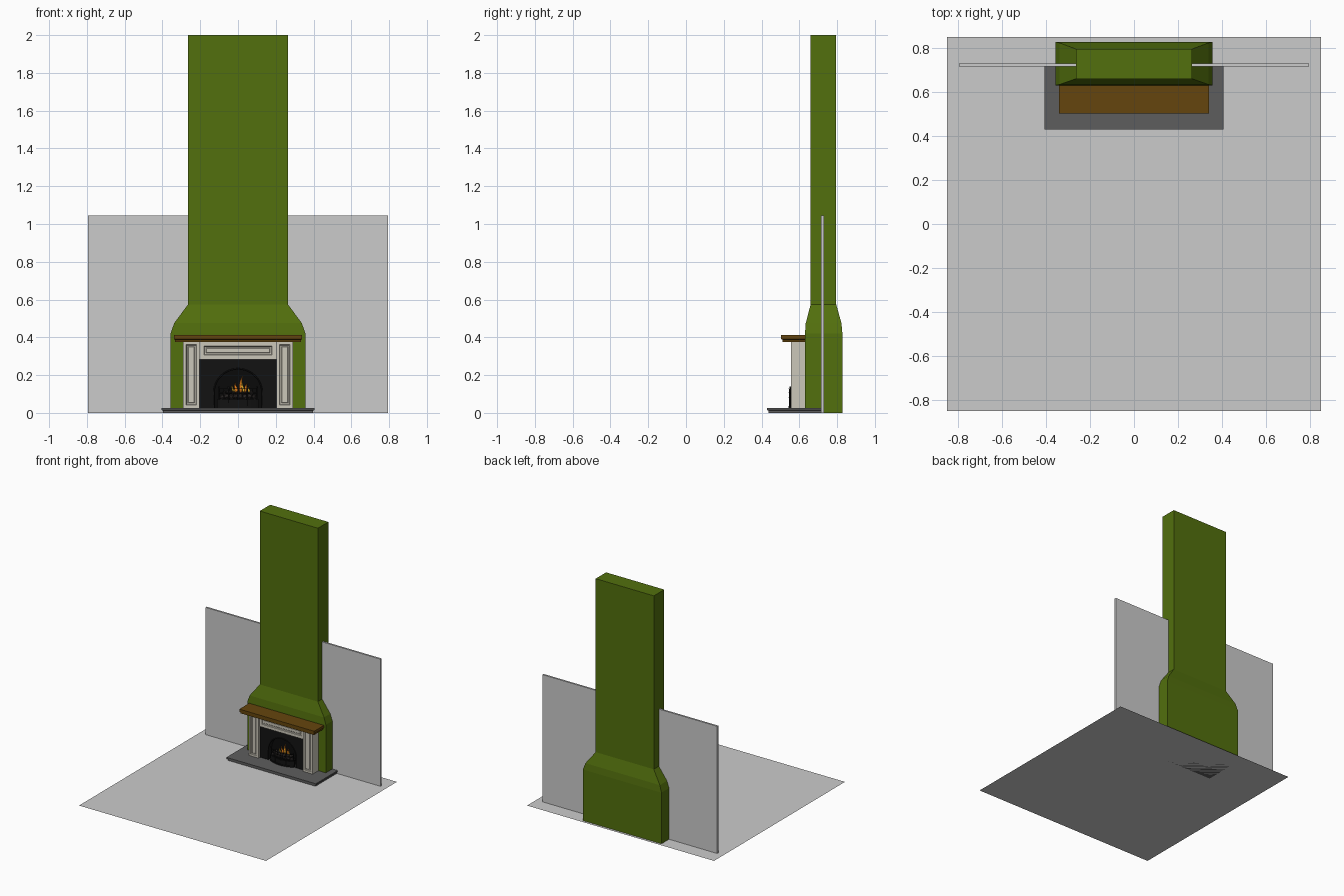
import bpy, bmesh, math, random
from mathutils import Vector, Matrix

if "Cube" in bpy.data.objects:
    bpy.data.objects.remove(bpy.data.objects["Cube"])
random.seed(4)


def material(name, r, g, b):
    m = bpy.data.materials.new(name)
    m.diffuse_color = (r, g, b, 1)
    m.use_nodes = True
    m.node_tree.nodes["Principled BSDF"].inputs["Base Color"].default_value = m.diffuse_color
    return m


GREEN = material("green_plaster", .085, .16, .004)
WOOD = material("brown_wood", .13, .06, .004)
SLATE = material("slate", .11, .11, .11)
CREAM = material("cream_stone", .60, .57, .49)
IRON = material("black_iron", .006, .006, .006)
SOOT = material("soot", .003, .003, .003)
COAL = material("coal", .05, .042, .04)
ORANGE = material("flame_orange", .75, .2, .01)
YELLOW = material("flame_yellow", .85, .5, .03)


def finish(name, bm, mat=None, smooth=False):
    bmesh.ops.recalc_face_normals(bm, faces=bm.faces)
    me = bpy.data.meshes.new(name)
    bm.to_mesh(me)
    bm.free()
    if mat:
        me.materials.append(mat)
    for p in me.polygons:
        p.use_smooth = smooth
    ob = bpy.data.objects.new(name, me)
    bpy.context.collection.objects.link(ob)
    return ob


def loft(name, sections, mat=None):
    """Rectangular sections (z, half width, y front, y back) joined upward."""
    bm = bmesh.new()
    rings = [[bm.verts.new(c) for c in ((-w, a, z), (w, a, z), (w, b, z), (-w, b, z))]
             for z, w, a, b in sections]
    for lo, hi in zip(rings, rings[1:]):
        for i in range(4):
            j = (i + 1) % 4
            bm.faces.new((lo[i], lo[j], hi[j], hi[i]))
    bm.faces.new(rings[0])
    bm.faces.new(rings[-1])
    return finish(name, bm, mat)


def prism(name, pts, y0, y1, mat):
    """Front outline (x, z) extruded along y."""
    bm = bmesh.new()
    f = bm.faces.new([bm.verts.new((x, y0, z)) for x, z in pts])
    ext = bmesh.ops.extrude_face_region(bm, geom=[f])["geom"]
    bmesh.ops.translate(bm, vec=(0, y1 - y0, 0),
                        verts=[v for v in ext if isinstance(v, bmesh.types.BMVert)])
    return finish(name, bm, mat)


def panelled(name, x0, x1, y0, y1, z0, z1, margin):
    """Stone block whose front has a sunk moulding and a raised field."""
    bm = bmesh.new()
    bmesh.ops.create_cube(bm, size=1)
    bmesh.ops.scale(bm, vec=(x1 - x0, y1 - y0, z1 - z0), verts=bm.verts)
    bmesh.ops.translate(bm, vec=((x0 + x1) / 2, (y0 + y1) / 2, (z0 + z1) / 2), verts=bm.verts)
    bm.normal_update()
    face = [min(bm.faces, key=lambda f: f.calc_center_median().y)]
    for t, d in ((margin, 0), (.003, -.006), (.007, 0), (.003, .003)):
        bmesh.ops.inset_region(bm, faces=face, thickness=t, depth=d, use_even_offset=True)
    return finish(name, bm, CREAM)


def tubes(name, paths, radius, mat):
    """Several round bars in one object."""
    cu = bpy.data.curves.new(name, 'CURVE')
    cu.dimensions = '3D'
    cu.bevel_depth = radius
    cu.bevel_resolution = 1
    cu.use_fill_caps = True
    for path in paths:
        s = cu.splines.new('POLY')
        s.points.add(len(path) - 1)
        for p, co in zip(s.points, path):
            p.co = (*co, 1)
    cu.materials.append(mat)
    ob = bpy.data.objects.new(name, cu)
    bpy.context.collection.objects.link(ob)
    return ob


# Room: floor sheet and rear wall
bm = bmesh.new()
bmesh.ops.create_grid(bm, x_segments=1, y_segments=1, size=.85)
finish("floor", bm)
loft("back_wall", [(0, .795, .715, .73), (1.045, .795, .715, .73)])

# Chimney breast tapering into the tall flue
loft("chimney", [(0, .357, .63, .828), (.42, .357, .63, .828), (.475, .338, .634, .823),
                 (.575, .264, .66, .795), (2, .264, .66, .795)], GREEN)

# Hearth slab and mantel shelf, each with a small lip
loft("hearth", [(0, .398, .438, .717), (.012, .398, .438, .717),
                (.015, .406, .43, .717), (.026, .406, .43, .717)], SLATE)
loft("mantel_shelf", [(.376, .333, .511, .632), (.387, .333, .511, .632),
                      (.391, .34, .503, .632), (.412, .34, .503, .632)], WOOD)

# Stone surround: two pilasters and a lintel
for side, x0, x1 in (("left", -.29, -.203), ("right", .203, .29)):
    panelled(side + "_pilaster", x0, x1, .555, .632, .026, .377, .016)
panelled("lintel", -.204, .204, .566, .632, .283, .377, .024)

# Cast iron insert with an arched opening
R, ZC = .127, .106
arch = [(R * math.cos(math.pi * i / 24), ZC + R * math.sin(math.pi * i / 24)) for i in range(25)]
opening = [(R, .026)] + arch + [(-R, .026)]
prism("iron_insert", opening + [(-.204, .026), (-.204, .284), (.204, .284), (.204, .026)],
      .575, .627, IRON)
loft("firebox_back", [(.026, .14, .62, .629), (.25, .14, .62, .629)], SOOT)
tubes("arch_trim", [[(x, .574, z) for x, z in opening]], .004, IRON)


# Bowed fire basket
def bow(x):
    return .546 + .03 * (x / .1) ** 2


xs = [-.1 + .2 * i / 16 for i in range(17)]
tubes("basket_rails", [[(x, bow(x), z) for x in xs] for z in (.08, .106, .128)], .0028, IRON)
tubes("basket_bars", [[(x, bow(x), .07), (x, bow(x), .128)] for x in xs[::2]], .0022, IRON)
bm = bmesh.new()
for lo, hi in ((.026, .036), (.036, .072)):
    off = -.004 if lo < .03 else 0
    rows = [[bm.verts.new((x * 1.1, bow(x) + off + dy, z)) for x in xs]
            for z, dy in ((lo, 0), (hi, 0), (hi, .008), (lo, .008))]
    for k in range(4):
        a, b = rows[k], rows[(k + 1) % 4]
        for i in range(16):
            bm.faces.new((a[i], a[i + 1], b[i + 1], b[i]))
    for i in (0, 16):
        bm.faces.new([r[i] for r in rows])
finish("ash_fret", bm, IRON)
posts = (-.1, -.05, .05, .1)
tubes("basket_posts", [[(x, bow(x), .026), (x, bow(x), .134)] for x in posts], .004, IRON)
bm = bmesh.new()
for x in posts:
    bmesh.ops.create_uvsphere(bm, u_segments=10, v_segments=6, radius=.006,
                              matrix=Matrix.Translation((x, bow(x), .135)))
finish("post_finials", bm, IRON, True)

# Coal bed on a grate plate
loft("grate_plate", [(.068, .095, .572, .618), (.076, .095, .572, .618)], IRON)
bm = bmesh.new()
for row, (z, n) in enumerate(((.085, 8), (.105, 7))):
    for i in range(n):
        for y in (.578, .600):
            c = Vector(((i - (n - 1) / 2) * .024, y, z + random.uniform(-.003, .003)))
            rot = Matrix.Rotation(random.uniform(0, 3), 4, (.3, .5, .8))
            bmesh.ops.create_icosphere(bm, subdivisions=1, radius=random.uniform(.011, .0145),
                                       matrix=Matrix.Translation(c) @ rot)
finish("coals", bm, COAL)


# Flames: flattened tapering tongues that lean as they rise
def flames(name, specs, mat):
    bm = bmesh.new()
    for x, y, h, w, lean in specs:
        rings = []
        for t, r in ((0, .55), (.2, 1), (.45, .8), (.7, .42), (.88, .18)):
            cx = x + lean * t * t + .003 * math.sin(t * 7)
            rings.append([bm.verts.new((cx + w * r * math.cos(a * math.tau / 8),
                                        y + .6 * w * r * math.sin(a * math.tau / 8), .108 + h * t))
                          for a in range(8)])
        for lo, hi in zip(rings, rings[1:]):
            for i in range(8):
                bm.faces.new((lo[i], lo[i - 1], hi[i - 1], hi[i]))
        bm.faces.new(rings[0])
        tip = bm.verts.new((x + lean, y, .108 + h))
        for i in range(8):
            bm.faces.new((rings[-1][i], rings[-1][i - 1], tip))
    finish(name, bm, mat, True)


flames("orange_flames", [(.015, .585, .088, .013, .008), (.04, .59, .05, .011, .01),
                         (-.01, .59, .055, .011, -.006)], ORANGE)
flames("yellow_flames", [(.026, .577, .06, .008, -.006), (-.025, .583, .04, .008, -.008),
                         (.055, .583, .035, .007, .006)], YELLOW)
